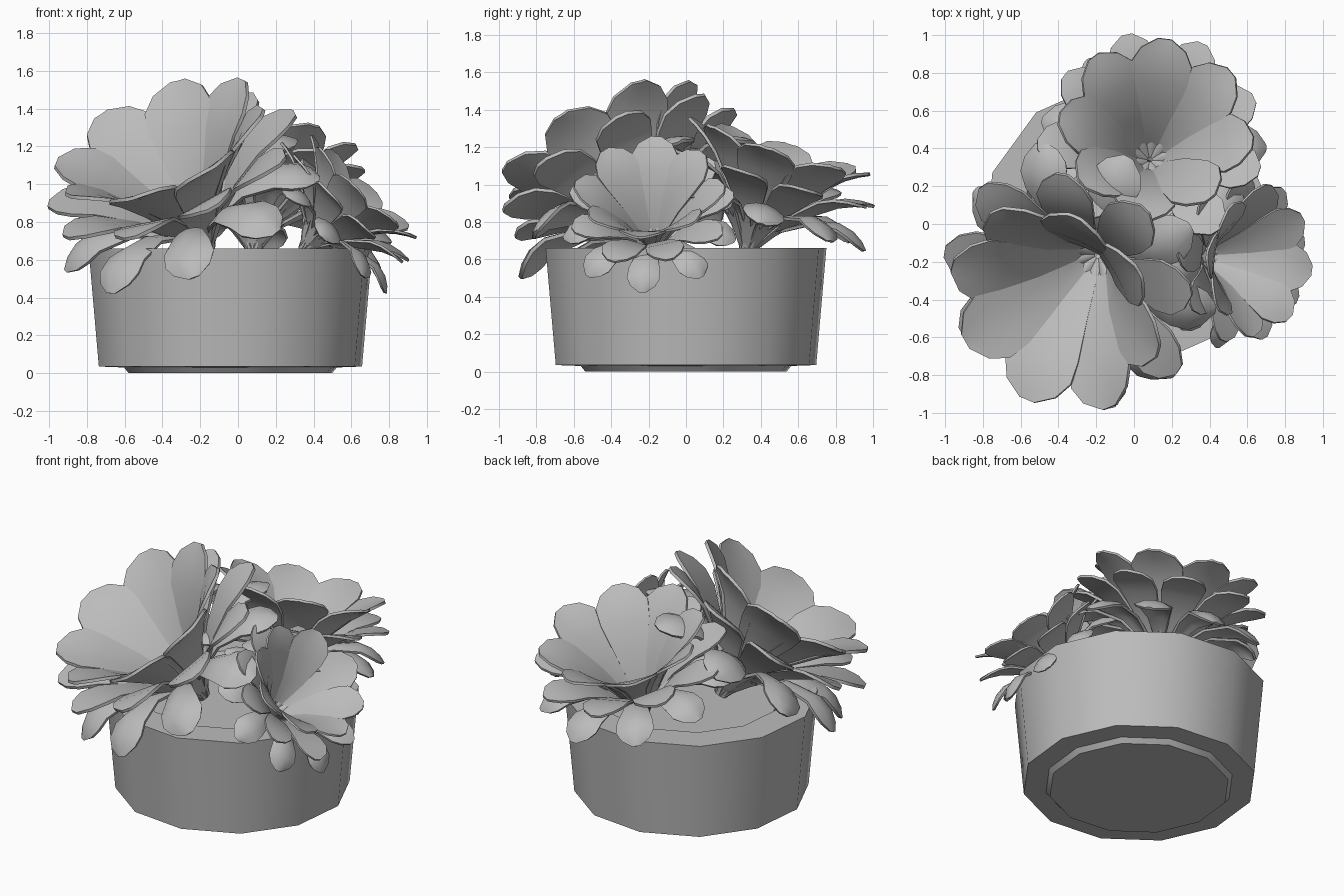
import bpy, bmesh, math, random
from mathutils import Vector, Matrix

random.seed(4)
cube = bpy.data.objects.get("Cube")
if cube:
    bpy.data.objects.remove(cube, do_unlink=True)

# One plain clay grey for everything
grey = bpy.data.materials.new("clay_grey")
grey.use_nodes = True
colour = (0.5, 0.5, 0.5, 1)
grey.diffuse_color = colour
grey.node_tree.nodes["Principled BSDF"].inputs["Base Color"].default_value = colour


def finish(bm, name, angle):
    """Turn a bmesh into a named, smooth shaded object."""
    bmesh.ops.recalc_face_normals(bm, faces=bm.faces[:])
    mesh = bpy.data.meshes.new(name)
    bm.to_mesh(mesh)
    bm.free()
    mesh.materials.append(grey)
    obj = bpy.data.objects.new(name, mesh)
    bpy.context.collection.objects.link(obj)
    bpy.ops.object.select_all(action='DESELECT')
    obj.select_set(True)
    bpy.context.view_layer.objects.active = obj
    bpy.ops.object.shade_smooth_by_angle(angle=math.radians(angle))
    return obj


def lathe(name, profile, sides, turn, centre):
    """Revolve a (radius, height) profile and cap both ends."""
    bm = bmesh.new()
    rings = []
    for r, z in profile:
        angles = [turn + math.tau * i / sides for i in range(sides)]
        rings.append([bm.verts.new((centre + r * math.cos(a), r * math.sin(a), z))
                      for a in angles])
    for low, high in zip(rings, rings[1:]):
        for i in range(sides):
            j = (i + 1) % sides
            bm.faces.new((low[i], low[j], high[j], high[i]))
    bm.faces.new(rings[0])
    bm.faces.new(rings[-1])
    return finish(bm, name, 35)


# Pot with a stepped foot, a broad rim and a shallow soil bed
lathe("pot", [(0.545, 0), (0.57, 0.03), (0.705, 0.035), (0.76, 0.66),
              (0.56, 0.66), (0.53, 0.61)], 12, math.radians(9), -0.04)

# Leaf outline: position along the leaf and relative half width
OUTLINE = [(0, 0.12), (0.2, 0.27), (0.45, 0.6), (0.7, 0.93),
           (0.83, 1.0), (0.93, 0.74), (1, 0.22)]
COLUMNS = [-1, -0.5, 0, 0.5, 1]

# Layers: count, length, half width, start angle, bend, cup, lift
LAYERS = [
    (8, 1.0, 0.2, 25, 42, 0.08, 0.0),
    (9, 0.94, 0.165, 35, 56, 0.0, 0.02),
    (9, 0.88, 0.145, 45, 100, -0.3, 0.09),
]


def add_leaf(bm, place, length, half, start, bend, cup, lift):
    """Add one spoon-shaped leaf that bends outwards along its length."""
    r, h, previous = 0.015, lift, 0
    rows = []
    for t, w in OUTLINE:
        middle = (t + previous) / 2
        a = math.radians(start + bend * middle ** 2)
        r += math.sin(a) * (t - previous) * length
        h += math.cos(a) * (t - previous) * length
        previous = t
        row = []
        for c in COLUMNS:
            rise = cup * w * half * c * c
            point = Vector((r - math.cos(a) * rise, c * w * half,
                            h + math.sin(a) * rise))
            row.append(bm.verts.new(place @ point))
        rows.append(row)
    for low, high in zip(rows, rows[1:]):
        for i in range(len(COLUMNS) - 1):
            bm.faces.new((low[i], low[i + 1], high[i + 1], high[i]))


def rosette(name, base, axis, scale, phase):
    """Build a tilted rosette from an upright inner and drooping outer layers."""
    tilt = Vector((0, 0, 1)).rotation_difference(Vector(axis)).to_matrix().to_4x4()
    frame = Matrix.Translation(base) @ tilt @ Matrix.Scale(scale, 4)
    bm = bmesh.new()
    for layer, (count, length, half, start, bend, cup, lift) in enumerate(LAYERS):
        for i in range(count):
            azimuth = math.radians(phase + 360 * (i + layer * 0.5) / count)
            wobble = random.uniform(-1, 1)
            place = frame @ Matrix.Rotation(azimuth, 4, 'Z')
            add_leaf(bm, place, length * (1 + 0.015 * wobble), half,
                     start + 2 * wobble, bend, cup, lift)
    bmesh.ops.recalc_face_normals(bm, faces=bm.faces[:])
    bmesh.ops.solidify(bm, geom=bm.faces[:], thickness=0.02 * scale)
    return finish(bm, name, 40)


# Three rosettes leaning outwards from the soil
rosette("large_front_rosette", (-0.16, -0.13, 0.64), (-0.38, -0.42, 0.82), 0.96, 26)
rosette("back_rosette", (0.08, 0.32, 0.63), (0.04, 0.29, 0.95), 0.8, 83)
rosette("small_side_rosette", (0.34, -0.17, 0.65), (0.69, -0.07, 0.72), 0.62, -8)
